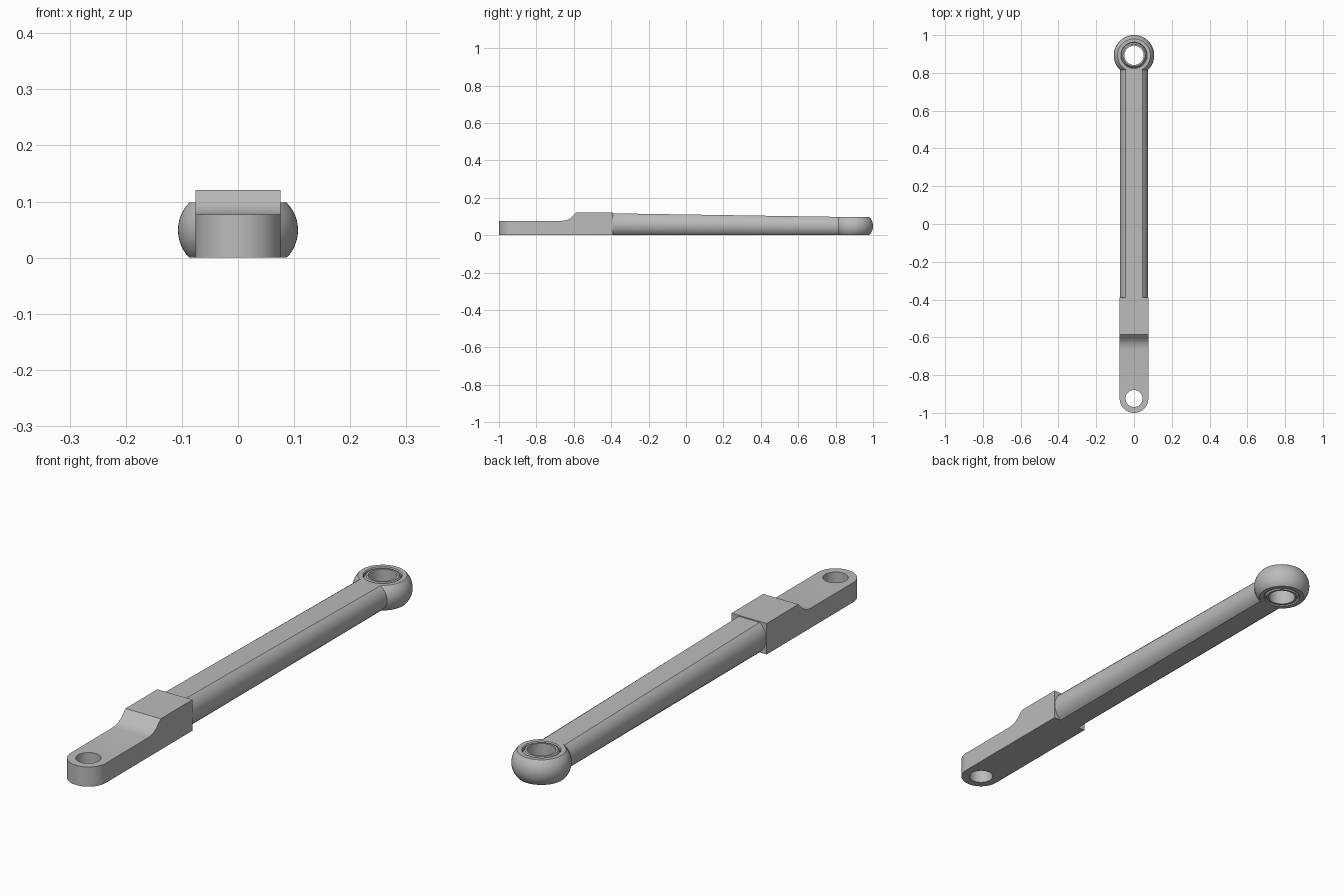
import bpy, bmesh, math
from mathutils import Matrix, Vector

cube = bpy.data.objects.get("Cube")
if cube:
    bpy.data.objects.remove(cube, do_unlink=True)

steel = bpy.data.materials.new("grey_steel")
steel.use_nodes = True
GREY = (0.5, 0.5, 0.5, 1)
steel.diffuse_color = GREY
steel.node_tree.nodes["Principled BSDF"].inputs["Base Color"].default_value = GREY

HALF = 0.076          # half width of the fork tongue
PIN_Y = -1 + HALF     # centre of the pin hole
EYE_Y = 0.893         # centre of the ball end
EYE_H = 0.098         # height of the ball end


def finish(name, bm):
    bmesh.ops.recalc_face_normals(bm, faces=bm.faces)
    mesh = bpy.data.meshes.new(name)
    bm.to_mesh(mesh)
    bm.free()
    mesh.materials.append(steel)
    obj = bpy.data.objects.new(name, mesh)
    bpy.context.collection.objects.link(obj)
    return obj


def smooth(obj):
    bpy.ops.object.select_all(action="DESELECT")
    obj.select_set(True)
    bpy.context.view_layer.objects.active = obj
    bpy.ops.object.shade_smooth_by_angle(angle=math.radians(30))


def loft(name, rings):
    """Skin a row of equal-length point loops and cap both ends."""
    bm = bmesh.new()
    loops = [[bm.verts.new(p) for p in ring] for ring in rings]
    n = len(loops[0])
    for a, b in zip(loops, loops[1:]):
        for i in range(n):
            j = (i + 1) % n
            bm.faces.new((a[i], a[j], b[j], b[i]))
    bm.faces.new(loops[0])
    bm.faces.new(loops[-1])
    return finish(name, bm)


def lathe(name, profile, segments=64):
    """Turn a closed (radius, z) profile around the eye axis."""
    bm = bmesh.new()
    loops = []
    for s in range(segments):
        turn = Matrix.Rotation(math.tau * s / segments, 3, "Z")
        loops.append([bm.verts.new(turn @ Vector((r, 0, z)) + Vector((0, EYE_Y, 0)))
                      for r, z in profile])
    n = len(profile)
    for s in range(segments):
        a, b = loops[s], loops[(s + 1) % segments]
        for i in range(n):
            j = (i + 1) % n
            bm.faces.new((a[i], a[j], b[j], b[i]))
    obj = finish(name, bm)
    smooth(obj)
    return obj


def cut(obj, cutter, operation):
    cutter.hide_render = True
    mod = obj.modifiers.new("cut", "BOOLEAN")
    mod.operation, mod.solver, mod.object = operation, "EXACT", cutter
    bpy.ops.object.select_all(action="DESELECT")
    obj.select_set(True)
    bpy.context.view_layer.objects.active = obj
    bpy.ops.object.modifier_apply(modifier=mod.name)
    bpy.data.objects.remove(cutter, do_unlink=True)


# Fork tongue: stepped side profile, rounded in plan, drilled for a pin
step = [(-0.665, 0.077), (-0.645, 0.079), (-0.628, 0.085), (-0.612, 0.095),
        (-0.6, 0.108), (-0.586, 0.121)]
side = [(-1.05, 0), (-1.05, 0.077)] + step + [(-0.39, 0.121), (-0.39, 0)]
tongue = loft("fork_tongue", [[(x, y, z) for y, z in side] for x in (-HALF, HALF)])

plan = [(0.2, -0.2), (-0.2, -0.2)]
arc = [math.pi + math.pi * i / 32 for i in range(33)]
plan = [(HALF * math.cos(a), PIN_Y + HALF * math.sin(a)) for a in arc]
plan += [(HALF, -0.2), (-HALF, -0.2)]
cut(tongue, loft("plan_cutter", [[(x, y, z) for x, y in plan] for z in (-0.1, 0.2)]),
    "INTERSECT")
circle = [math.tau * i / 40 for i in range(40)]
cut(tongue, loft("pin_cutter", [[(0.045 * math.cos(a), PIN_Y + 0.045 * math.sin(a), z)
                                 for a in circle] for z in (-0.1, 0.2)]), "DIFFERENCE")
smooth(tongue)


# Rod: flat top and bottom, bulged sides, tapering in height to the back
def rod_section(y, height, flat=0.045, bulge=0.029, steps=12):
    h = height / 2
    radius = (h * h + bulge * bulge) / (2 * bulge)
    limit = math.asin(h / radius)
    angles = [-limit + 2 * limit * i / steps for i in range(steps + 1)]
    right = [(flat + bulge - radius + radius * math.cos(a), h + radius * math.sin(a))
             for a in angles]
    outline = right + [(-x, z) for x, z in reversed(right)]
    return [(x, y, z) for x, z in outline]


rod = loft("rod", [rod_section(-0.4, 0.117), rod_section(0.815, 0.098)])
smooth(rod)

# Ball end: rounded housing around a chamfered bushing
swell = [(0.087 + 0.02 * math.cos(math.pi * t / 2), EYE_H / 2 * (1 + math.sin(math.pi * t / 2)))
         for t in [i / 6 for i in range(-6, 7)]]
# circular bulge through the rim and the widest point
h, b = EYE_H / 2, 0.02
R = (h * h + b * b) / (2 * b)
lim = math.asin(h / R)
swell = [(0.107 - R + R * math.cos(lim * i / 6), h + R * math.sin(lim * i / 6))
         for i in range(-6, 7)]
lathe("eye_housing", swell + [(0.07, EYE_H), (0.067, EYE_H - 0.004),
                              (0.067, 0.004), (0.07, 0)])
lathe("eye_bushing", [(0.051, 0), (0.059, 0), (0.0675, 0.014),
                      (0.0675, EYE_H - 0.014), (0.059, EYE_H), (0.051, EYE_H)])
